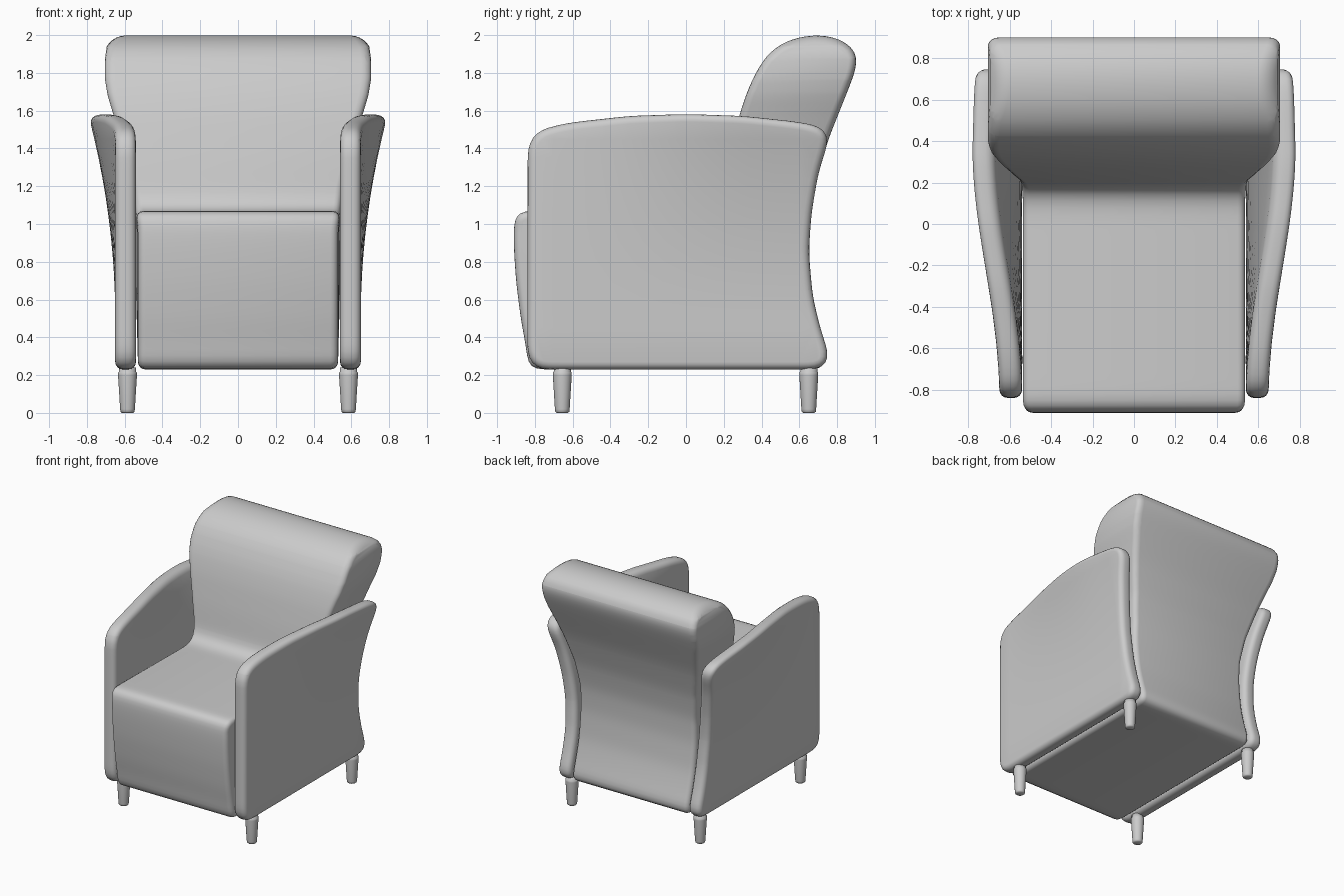
import bpy, bmesh, math
from mathutils import Vector

if "Cube" in bpy.data.objects:
    bpy.data.objects.remove(bpy.data.objects["Cube"])


def smooth_loop(pts, step=0.035, rounds=4):
    """Resample a closed (y, z) outline and soften its corners."""
    pts = [Vector(p) for p in pts]
    out = []
    for a, b in zip(pts, pts[1:] + pts[:1]):
        n = max(1, round((b - a).length / step))
        out += [a.lerp(b, i / n) for i in range(n)]
    for _ in range(rounds):
        m = len(out)
        out = [out[i] * 0.5 + (out[i - 1] + out[(i + 1) % m]) * 0.25 for i in range(m)]
    return out


def lerp_table(table, v):
    """Smoothly interpolate (key, value) pairs."""
    if v <= table[0][0]:
        return table[0][1]
    for (a, p), (b, q) in zip(table, table[1:]):
        if v <= b:
            return p + (q - p) * (v - a) / (b - a)
    return table[-1][1]


def padded_slab(name, pts, x0, x1, rim, cuts, deform):
    """Extrude a side outline along x with rounded rims, cut its faces, then bend it."""
    loop = smooth_loop(pts)
    m = len(loop)
    area = sum(loop[i - 1].x * loop[i].y - loop[i].x * loop[i - 1].y for i in range(m))
    sign = 1 if area > 0 else -1
    inward = []
    for i in range(m):
        t = (loop[(i + 1) % m] - loop[i - 1]).normalized()
        inward.append(Vector((-t.y, t.x)) * sign)
    steps = [math.radians(a) for a in (0, 22.5, 45, 67.5, 90)]
    stations = [(x0 + rim - rim * math.sin(a), rim * (1 - math.cos(a))) for a in reversed(steps)]
    stations += [(x1 - rim + rim * math.sin(a), rim * (1 - math.cos(a))) for a in steps]
    bm = bmesh.new()
    rings = []
    for x, inset in stations:
        rings.append([bm.verts.new((x, p.x + n.x * inset, p.y + n.y * inset))
                      for p, n in zip(loop, inward)])
    for a, b in zip(rings, rings[1:]):
        for i in range(m):
            j = (i + 1) % m
            bm.faces.new((a[i], a[j], b[j], b[i]))
    bm.faces.new(rings[0])
    bm.faces.new(rings[-1])
    for co, no in cuts:
        bmesh.ops.bisect_plane(bm, geom=bm.verts[:] + bm.edges[:] + bm.faces[:],
                               dist=1e-5, plane_co=co, plane_no=no)
    for v in bm.verts:
        v.co.x = deform(v.co)
    bmesh.ops.recalc_face_normals(bm, faces=bm.faces[:])
    return finish(name, bm)


def finish(name, bm):
    for f in bm.faces:
        f.smooth = True
    me = bpy.data.meshes.new(name)
    bm.to_mesh(me)
    bm.free()
    ob = bpy.data.objects.new(name, me)
    bpy.context.collection.objects.link(ob)
    return ob


# Seat and back: one upholstered piece, flaring wider towards the headrest
body = [(-0.835, 0.23), (-0.845, 0.34), (-0.875, 0.5), (-0.9, 0.7), (-0.912, 0.88),
        (-0.912, 1.02), (-0.89, 1.07), (0.11, 1.06), (0.16, 1.075), (0.185, 1.13),
        (0.23, 1.36), (0.28, 1.57), (0.33, 1.72), (0.40, 1.86), (0.47, 1.935),
        (0.57, 1.985), (0.7, 2.003), (0.81, 1.985), (0.885, 1.94), (0.912, 1.88),
        (0.89, 1.79), (0.83, 1.64), (0.75, 1.44), (0.68, 1.2), (0.645, 1.0),
        (0.64, 0.8), (0.665, 0.57), (0.71, 0.4), (0.75, 0.28), (0.745, 0.23)]
width = [(0.98, 0.53), (1.2, 0.56), (1.4, 0.61), (1.57, 0.657), (1.68, 0.69),
         (1.77, 0.705), (1.87, 0.705), (1.94, 0.695), (2.0, 0.65)]
padded_slab("seat_and_back", body, -0.53, 0.53, 0.04,
            [((0, 0, 1.16 + 0.06 * i), (0, 0, 1)) for i in range(14)],
            lambda c: c.x / 0.53 * lerp_table(width, c.z))

# Arms: side panels that lean outwards at the upper rear
arm = [(-0.84, 0.29), (-0.80, 0.23), (0.72, 0.23), (0.762, 0.25), (0.76, 0.3),
       (0.71, 0.45), (0.67, 0.62), (0.65, 0.85), (0.663, 1.05), (0.70, 1.27),
       (0.765, 1.47), (0.735, 1.512), (0.6, 1.54), (0.3, 1.572), (0.0, 1.582),
       (-0.3, 1.572), (-0.63, 1.535), (-0.79, 1.495), (-0.838, 1.43)]


def lean(c):
    t = min(1, max(0, (c.y + 0.85) / 1.25))
    h = max(0, (c.z - 0.5) / 1.05)
    return 0.135 * t * t * (3 - 2 * t) * h * h


arm_cuts = [((0, 0, 0.45 + 0.1 * i), (0, 0, 1)) for i in range(11)]
arm_cuts += [((0, -0.7 + 0.13 * i, 0), (0, 1, 0)) for i in range(11)]
for side, s in (("right", 1), ("left", -1)):
    padded_slab(side + "_arm", arm, 0.54, 0.65, 0.04, arm_cuts,
                lambda c: s * (c.x + lean(c)))

# Legs: short tapered round pegs with softened ends
for side, s in (("right", 1), ("left", -1)):
    for end, y in (("front", -0.655), ("rear", 0.65)):
        bm = bmesh.new()
        rings = []
        for r, z in ((0.03, 0), (0.037, 0.006), (0.039, 0.02), (0.05, 0.2), (0.05, 0.214),
                     (0.045, 0.219), (0.045, 0.24)):
            rings.append([bm.verts.new((s * 0.585 + r * math.cos(i * math.tau / 24),
                                        y + r * math.sin(i * math.tau / 24), z))
                          for i in range(24)])
        for a, b in zip(rings, rings[1:]):
            for i in range(24):
                bm.faces.new((a[i - 1], a[i], b[i], b[i - 1]))
        bm.faces.new(rings[0][::-1])
        bm.faces.new(rings[-1])
        finish(f"{end}_{side}_leg", bm)
